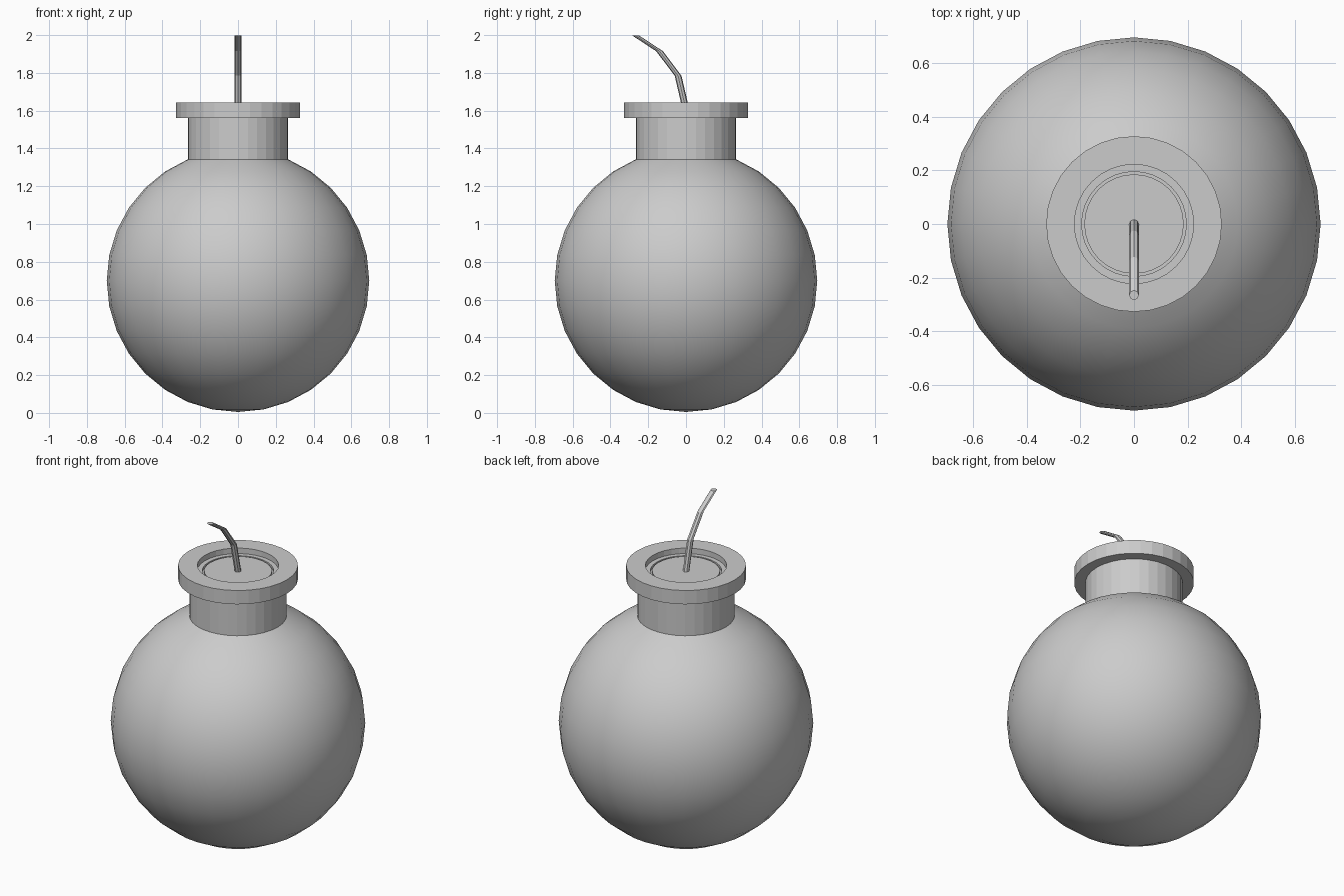
import bpy, bmesh
from math import sin, cos, pi

if "Cube" in bpy.data.objects:
    bpy.data.objects.remove(bpy.data.objects["Cube"])

SIDES = 32
R = 0.695


def make_object(name, rings, smooth=False, cap_start=False, cap_end=False):
    """Skin a list of equally sized vertex rings into a mesh object."""
    bm = bmesh.new()
    loops = [[bm.verts.new(p) for p in ring] for ring in rings]
    n = len(loops[0])
    for a, b in zip(loops, loops[1:]):
        for i in range(n):
            j = (i + 1) % n
            bm.faces.new((a[i], a[j], b[j], b[i]))
    if cap_start:
        bm.faces.new(loops[0][::-1])
    if cap_end:
        bm.faces.new(loops[-1])
    for f in bm.faces:
        f.smooth = smooth
    mesh = bpy.data.meshes.new(name)
    bm.to_mesh(mesh)
    bm.free()
    obj = bpy.data.objects.new(name, mesh)
    bpy.context.collection.objects.link(obj)
    return obj


def circle(r, z, y=0.0, n=SIDES):
    return [(r * cos(2 * pi * i / n), y + r * sin(2 * pi * i / n), z) for i in range(n)]


# Round body: smooth sphere, open at the top where the neck joins
bm = bmesh.new()
bmesh.ops.create_uvsphere(bm, u_segments=SIDES, v_segments=16, radius=R)
neck_z = R * cos(pi / 8)
bmesh.ops.delete(bm, geom=[v for v in bm.verts if v.co.z > neck_z + 0.01], context='VERTS')
bmesh.ops.translate(bm, verts=bm.verts, vec=(0, 0, R + 0.005))
for f in bm.faces:
    f.smooth = True
mesh = bpy.data.meshes.new("body")
bm.to_mesh(mesh)
bm.free()
bpy.context.collection.objects.link(bpy.data.objects.new("body", mesh))

# Neck and flanged lip with recessed mouth, faceted
neck_r = R * sin(pi / 8)
profile = [(neck_r, R + 0.005 + neck_z), (neck_r, 1.56), (0.327, 1.56), (0.327, 1.643),
           (0.222, 1.643), (0.222, 1.61), (0.195, 1.61), (0.195, 1.595)]
make_object("neck_and_lip", [circle(r, z) for r, z in profile])

# Plug closing the mouth
plug = [(0.195, 1.595), (0.185, 1.595), (0.185, 1.61)]
make_object("plug", [circle(r, z) for r, z in plug], cap_end=True)

# Bent fuse leaning to the front, with level cross-sections
path = [(0.0, 1.605), (-0.042, 1.785), (-0.14, 1.915), (-0.265, 1.997)]
make_object("fuse", [circle(0.018, z, y, 8) for y, z in path], cap_start=True, cap_end=True)
